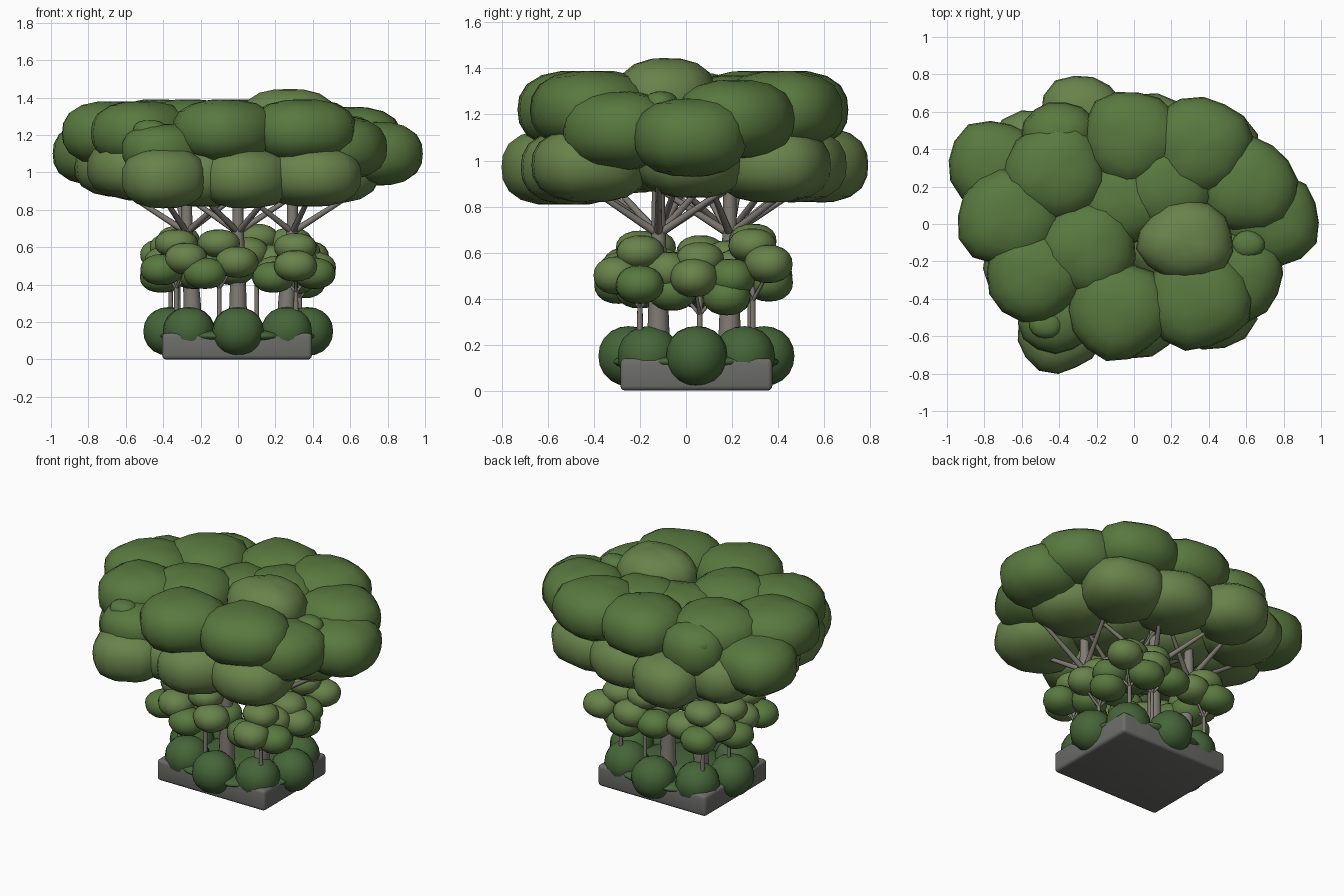
import bpy, bmesh, math, random
from mathutils import Vector, Matrix

if "Cube" in bpy.data.objects:
    bpy.data.objects.remove(bpy.data.objects["Cube"])

random.seed(4)


def material(name, col):
    m = bpy.data.materials.new(name)
    m.diffuse_color = (*col, 1)
    m.use_nodes = True
    m.node_tree.nodes["Principled BSDF"].inputs["Base Color"].default_value = m.diffuse_color
    return m


LEAF = material("leaf", (0.10, 0.19, 0.05))
LIGHT = material("light_leaf", (0.14, 0.225, 0.07))
DARK = material("dark_leaf", (0.06, 0.13, 0.04))
BARK = material("bark", (0.22, 0.20, 0.175))
STONE = material("stone", (0.15, 0.15, 0.14))


def finish(name, bm, mat, angle=60):
    me = bpy.data.meshes.new(name)
    bm.to_mesh(me)
    bm.free()
    ob = bpy.data.objects.new(name, me)
    bpy.context.collection.objects.link(ob)
    me.materials.append(mat)
    bpy.context.view_layer.objects.active = ob
    ob.select_set(True)
    bpy.ops.object.shade_smooth_by_angle(angle=math.radians(angle))
    ob.select_set(False)
    return ob


def blob(name, loc, rad, mat, lump=0.04, square=2.5, segs=14):
    """Slightly lumpy, squarish ellipsoid of foliage."""
    bm = bmesh.new()
    bmesh.ops.create_uvsphere(bm, u_segments=segs, v_segments=10, radius=1)
    turn, p = random.uniform(0, 6.28), random.uniform(0, 6.28)
    for v in bm.verts:
        a = math.atan2(v.co.y, v.co.x)
        flat = math.hypot(v.co.x, v.co.y)
        k = (flat ** square + abs(v.co.z) ** square) ** (-1 / square)
        k *= 1 + lump * flat * (math.sin(3 * a + p) + 0.6 * math.sin(5 * a + 2 * p))
        v.co = Matrix.Rotation(turn, 3, 'Z') @ (v.co * k)
        v.co = Vector(loc) + Vector([c * r for c, r in zip(v.co, rad)])
    return finish(name, bm, mat, 80)


def limb(name, points, radii, sides=10):
    """Tapered tube through the points."""
    bm = bmesh.new()
    pts = [Vector(p) for p in points]
    rot = (pts[-1] - pts[0]).to_track_quat('Z', 'Y')
    rings = []
    for p, r in zip(pts, radii):
        rings.append([bm.verts.new(p + rot @ Vector((r * math.cos(t), r * math.sin(t), 0)))
                      for t in [2 * math.pi * i / sides for i in range(sides)]])
    for a, b in zip(rings, rings[1:]):
        for i in range(sides):
            j = (i + 1) % sides
            bm.faces.new((a[i], a[j], b[j], b[i]))
    bm.faces.new(rings[0][::-1])
    bm.faces.new(rings[-1])
    return finish(name, bm, BARK)


# Stone base
bm = bmesh.new()
bmesh.ops.create_cube(bm, size=1)
bmesh.ops.scale(bm, vec=(0.8, 0.66, 0.14), verts=bm.verts)
bmesh.ops.translate(bm, vec=(-0.005, 0.045, 0.07), verts=bm.verts)
bmesh.ops.bevel(bm, geom=bm.edges[:], offset=0.02, segments=3, profile=0.5, affect='EDGES')
finish("base", bm, STONE, 40)

# Ring of round shrubs, with flat leaf pads between them
for i in range(8):
    a = i * math.pi / 4
    blob("shrub", (0.37 * math.cos(a), 0.045 + 0.295 * math.sin(a), 0.15),
         (0.138, 0.135, 0.13), DARK, 0.015, 2.1)
    a += math.pi / 8
    blob("leaf_pad", (0.31 * math.cos(a), 0.045 + 0.27 * math.sin(a), 0.125),
         (0.13, 0.11, 0.03), DARK, 0.03, 2)
blob("ground_cover", (0, 0.045, 0.13), (0.3, 0.24, 0.06), DARK, 0.03)

# Tall trunks with spreading branches
for n, (x, y) in enumerate([(0.26, -0.12), (-0.245, 0.19), (0, 0.19), (0, -0.12)]):
    tx = x * 1.12
    limb("trunk", [(x, y, 0.1), (x, y, 0.3), (x * 1.03, y, 0.42), (tx, y, 0.7), (tx, y, 1.05)],
         [0.055, 0.046, 0.042, 0.031, 0.025], 12)
    for i in range(5):
        a = 2 * math.pi * i / 5 + 0.5 * n
        limb("branch", [(tx, y, 0.68), (tx + 0.36 * math.cos(a), y + 0.36 * math.sin(a), 0.91)],
             [0.018, 0.011], 8)

# Small understory trees: thin stems with clusters of clumps
for n, (x, y, z) in enumerate([(0.31, -0.2, 0.5), (-0.1, -0.2, 0.52), (-0.32, 0.28, 0.54),
                               (0.1, 0.29, 0.55), (-0.33, -0.15, 0.52), (0.33, 0.06, 0.47),
                               (0.28, 0.29, 0.53), (-0.36, 0.06, 0.5)]):
    limb("thin_stem", [(x, y, 0.1), (x, y, z + 0.05)], [0.014, 0.01], 8)
    blob("clump_top", (x, y, z + 0.1), (0.115, 0.105, 0.075), LIGHT, 0.02, 2.2)
    for i in range(4):
        a = math.pi / 2 * i + n * 0.9
        dz = (-0.04, 0.02, -0.06, 0.0)[i]
        cx, cy = x + 0.12 * math.cos(a), y + 0.12 * math.sin(a)
        blob("clump", (max(-0.41, min(0.41, cx)), max(-0.3, min(0.36, cy)), z + dz),
             (0.115, 0.105, 0.083), LIGHT if i % 2 else LEAF, 0.02, 2.2)
        limb("twig", [(x, y, z - 0.14), (cx, cy, z)], [0.009, 0.006], 6)

# Upper canopy: x, y, z, horizontal radius
upper = [(-0.01, 0.46, 1.22, 0.27), (0.35, 0.42, 1.22, 0.28), (0.61, 0.2, 1.18, 0.27),
         (0.74, 0.02, 1.1, 0.26), (0.34, -0.4, 1.22, 0.29), (-0.08, -0.46, 1.22, 0.28),
         (0.53, -0.28, 1.13, 0.27), (-0.53, -0.27, 1.21, 0.27), (-0.67, 0.03, 1.21, 0.28),
         (-0.74, 0.31, 1.1, 0.26), (-0.42, 0.28, 1.22, 0.28), (-0.25, -0.13, 1.22, 0.27),
         (0.18, 0.2, 1.2, 0.25), (-0.4, 0.47, 1.17, 0.2), (-0.05, 0.12, 1.18, 0.25)]
for x, y, z, r in upper:
    blob("canopy_upper", (x, y, z), (r, r * 0.95, 0.17), LEAF)
blob("canopy_crown", (0.28, -0.09, 1.27), (0.26, 0.22, 0.175), LIGHT)

# Lower canopy
lower = [(-0.4, -0.58, 0.97, 0.23), (0.03, -0.48, 0.97, 0.25), (0.4, -0.42, 0.98, 0.27),
         (-0.2, -0.42, 0.98, 0.25), (-0.55, -0.25, 1.02, 0.26), (-0.6, 0.1, 1.03, 0.27),
         (-0.52, 0.38, 1.01, 0.25), (-0.28, 0.58, 0.98, 0.23), (0.08, 0.46, 0.98, 0.26),
         (0.4, 0.38, 0.98, 0.27), (0.5, 0.02, 1.0, 0.26), (0.15, -0.05, 1.02, 0.27),
         (-0.25, 0.05, 1.02, 0.27)]
for x, y, z, r in lower:
    blob("canopy_lower", (x, y, z), (r, r * 0.95, 0.162), LIGHT)

# Little tufts on the canopy
for x, y, z in [(-0.47, -0.54, 1.22), (-0.47, 0.54, 1.24), (0.61, -0.11, 1.24)]:
    blob("tuft", (x, y, z), (0.09, 0.075, 0.06), LEAF, 0.02)
blob("canopy_link", (-0.41, -0.5, 1.12), (0.22, 0.19, 0.14), LEAF)
